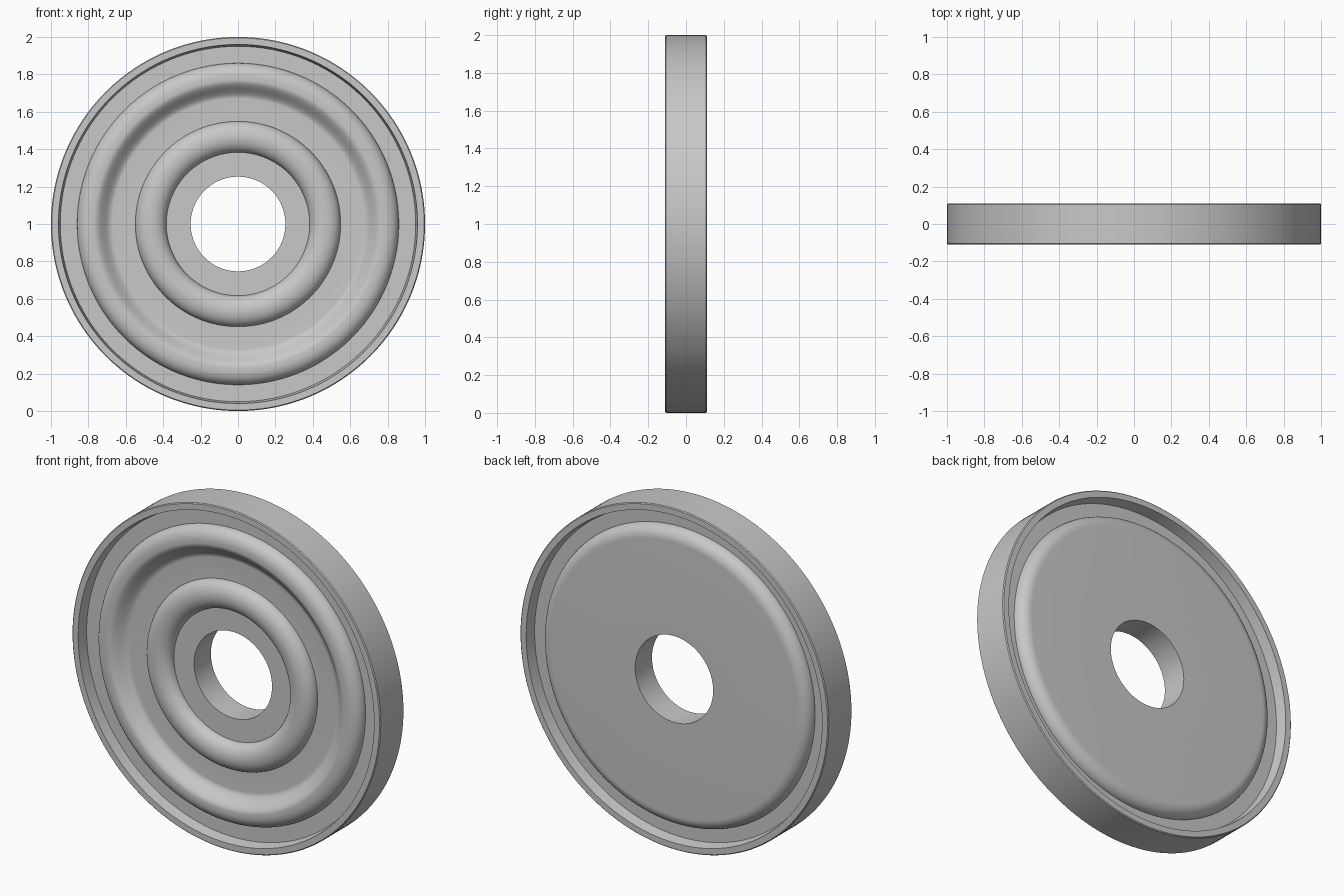
import bpy, bmesh, math
from mathutils import Vector, Matrix

cube = bpy.data.objects.get("Cube")
if cube:
    bpy.data.objects.remove(cube, do_unlink=True)

# One grey metal
grey = bpy.data.materials.new("plain grey")
grey.use_nodes = True
colour = (0.58, 0.58, 0.58, 1)
grey.diffuse_color = colour
grey.node_tree.nodes["Principled BSDF"].inputs["Base Color"].default_value = colour

FACE = 0.11      # half the rim depth
WEB = 0.046      # half the web thickness
RISE = FACE - WEB
SEGMENTS = 160


def arc(r, y, rr, ry, start, end, steps):
    """Points (radius, depth) on an elliptical arc, angles in degrees."""
    angles = [math.radians(start + (end - start) * i / steps) for i in range(steps + 1)]
    return [(r + rr * math.cos(a), y + ry * math.sin(a)) for a in angles]


profile = []
# Bore and the flat hub face at the front
profile += [(0.253, FACE), (0.253, -WEB)]
# Inner rounded ring
profile += arc(0.466, -WEB, 0.083, RISE, -180, 0, 20)
# Outer ring: soft S-shaped inner slope, then a quarter-round outer edge
for i in range(17):
    t = i / 16
    profile.append((0.67 + 0.1 * t, -WEB - RISE * math.sin(t * math.pi / 2) ** 2))
profile += arc(0.785, -WEB, 0.075, RISE, -90, 0, 12)
# Outer channel, rim and back channel
profile += [(0.95, -WEB), (0.96, -FACE), (0.995, -FACE), (1, -FACE + 0.005)]
profile += [(1, FACE - 0.005), (0.995, FACE), (0.96, FACE), (0.95, WEB)]
# Raised back plate with a rounded edge
profile += arc(0.80, WEB, 0.07, RISE, 0, 90, 12)

# Turn the closed profile around the y axis
bm = bmesh.new()
verts = [bm.verts.new((r, y, 0)) for r, y in profile]
edges = [bm.edges.new((verts[i - 1], verts[i])) for i in range(len(verts))]
bmesh.ops.spin(bm, geom=verts + edges, cent=(0, 0, 0), axis=(0, 1, 0),
               angle=2 * math.pi, steps=SEGMENTS, use_merge=False)
bmesh.ops.remove_doubles(bm, verts=bm.verts[:], dist=0.0002)
bmesh.ops.recalc_face_normals(bm, faces=bm.faces[:])
bmesh.ops.transform(bm, matrix=Matrix.Translation(Vector((0, 0, 1))), verts=bm.verts[:])

mesh = bpy.data.meshes.new("ribbed_wheel_disc")
bm.to_mesh(mesh)
bm.free()
mesh.materials.append(grey)
disc = bpy.data.objects.new("ribbed_wheel_disc", mesh)
bpy.context.scene.collection.objects.link(disc)

bpy.ops.object.select_all(action="DESELECT")
disc.select_set(True)
bpy.context.view_layer.objects.active = disc
bpy.ops.object.shade_smooth_by_angle(angle=math.radians(32))
